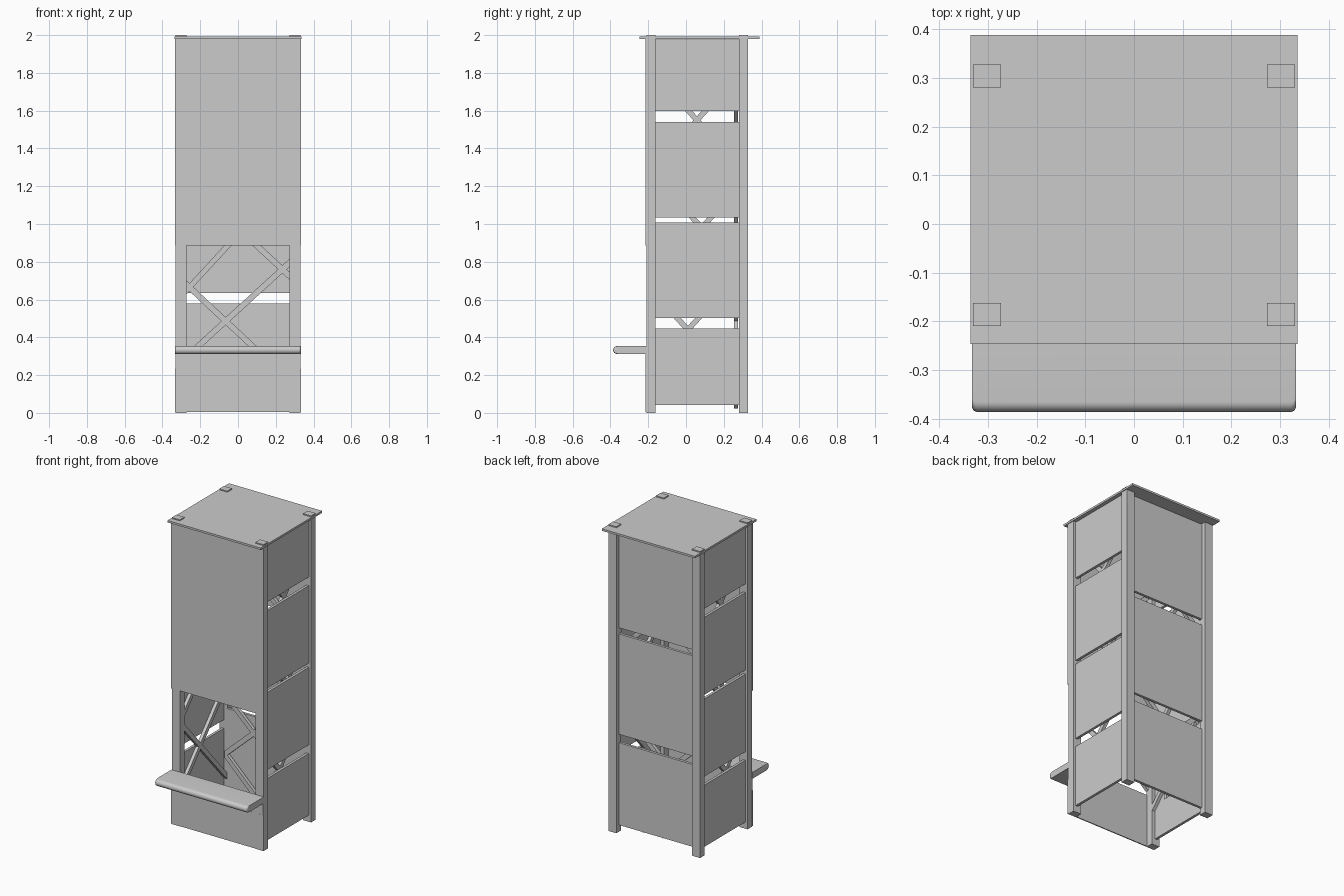
import bpy, bmesh, math

if "Cube" in bpy.data.objects:
    bpy.data.objects.remove(bpy.data.objects["Cube"])


def finish(bm, name):
    bmesh.ops.recalc_face_normals(bm, faces=bm.faces)
    mesh = bpy.data.meshes.new(name)
    bm.to_mesh(mesh)
    bm.free()
    ob = bpy.data.objects.new(name, mesh)
    bpy.context.collection.objects.link(ob)
    return ob


def loft(name, rings):
    """Closed solid through a row of matching cross-sections."""
    bm = bmesh.new()
    rows = [[bm.verts.new(p) for p in r] for r in rings]
    n = len(rows[0])
    for a, b in zip(rows, rows[1:]):
        for i in range(n):
            j = (i + 1) % n
            bm.faces.new((a[i], a[j], b[j], b[i]))
    bm.faces.new(rows[0])
    bm.faces.new(rows[-1])
    return finish(bm, name)


def box(name, x, y, z):
    return loft(name, [[(x[0], y[0], h), (x[1], y[0], h), (x[1], y[1], h), (x[0], y[1], h)] for h in z])


def brace(name, a, b, depth, axis, half=0.021):
    """Diagonal bar from a to b (across, z), its ends cut upright against the posts."""
    shape = [(a[0], a[1] - half), (b[0], b[1] - half), (b[0], b[1] + half), (a[0], a[1] + half)]
    if axis == 'y':
        return loft(name, [[(u, d, z) for u, z in shape] for d in depth])
    return loft(name, [[(d, u, z) for u, z in shape] for d in depth])


def mirrored(s, lo, hi):
    return sorted((s * lo, s * hi))


# Corner posts
IN, OUT = 0.273, 0.331
for s, side in ((-1, "left"), (1, "right")):
    box(f"front_{side}_post", mirrored(s, IN, OUT), (-0.21, -0.162), (0, 2))
    box(f"back_{side}_post", mirrored(s, IN, OUT), (0.28, 0.328), (0, 2))

    # Side panels with open gaps between them
    for i, z in enumerate(((0.043, 0.446), (0.502, 1.008), (1.035, 1.541), (1.597, 1.976))):
        box(f"{side}_panel_{i}", mirrored(s, 0.298, 0.315), (-0.163, 0.281), z)

    # Crossed braces behind the side panels
    for i, (c, z) in enumerate(((0.01, 0.44), (0.083, 0.98), (0.058, 1.55))):
        for k in (-1, 1):
            ends = [(y, z + k * 1.1 * (y - c)) for y in (-0.162, 0.28)]
            brace(f"{side}_brace_{i}_{k + 1}", *ends, mirrored(s, 0.276, 0.297), 'x')

# Back panels
for i, z in enumerate(((0.043, 0.58), (0.635, 1.29), (1.33, 1.976))):
    box(f"back_panel_{i}", (-IN, IN), (0.283, 0.30), z)

# Lattice of braces in front of the back panels
lattice = [((-IN, 0.296), (IN, 0.795)), ((-IN, 0.68), (IN, 0.17)),
           ((-IN, 0.648), (IN, 1.24)), ((-IN, 1.23), (IN, 0.725)),
           ((-IN, 1.26), (IN, 1.78)), ((-IN, 1.72), (IN, 1.20)),
           ((-IN, 0.29), (-0.02, 0.045)), ((0.12, 0.045), (IN, 0.18)),
           ((-IN, 1.69), (0.0, 1.95)), ((0.07, 1.95), (IN, 1.76))]
for i, (a, b) in enumerate(lattice):
    brace(f"back_brace_{i}", a, b, (0.253, 0.275), 'y')

# Thin front boards above and below the opening
box("upper_front_board", (-0.333, 0.333), (-0.215, -0.208), (0.887, 1.98))
box("lower_front_board", (-0.333, 0.333), (-0.215, -0.208), (0.004, 0.236))
box("board_under_shelf", (-0.330, 0.330), (-0.2145, -0.208), (0.236, 0.315))

# Roof board, pierced by the post tops
box("roof", (-0.336, 0.336), (-0.246, 0.388), (1.98, 1.993))

# Shelf with a rounded nose and softened corners
R, FRONT, MID, W, CORNER = 0.021, -0.386, 0.333, 0.333, 0.012
half_ends = [(W - CORNER + CORNER * math.sin(t), CORNER * (1 - math.cos(t)))
             for t in (math.pi / 2 * i / 5 for i in range(6))]
stations = [(-x, d) for x, d in reversed(half_ends)] + half_ends
rings = []
for x, d in stations:
    ring = [(x, -0.208, MID + R)]
    for i in range(13):
        t = math.pi * i / 12
        ring.append((x, FRONT + R + d - R * math.sin(t), MID + R * math.cos(t)))
    ring.append((x, -0.208, MID - R))
    rings.append(ring)
shelf = loft("shelf", rings)
bpy.context.view_layer.objects.active = shelf
shelf.select_set(True)
bpy.ops.object.shade_smooth_by_angle(angle=math.radians(35))
